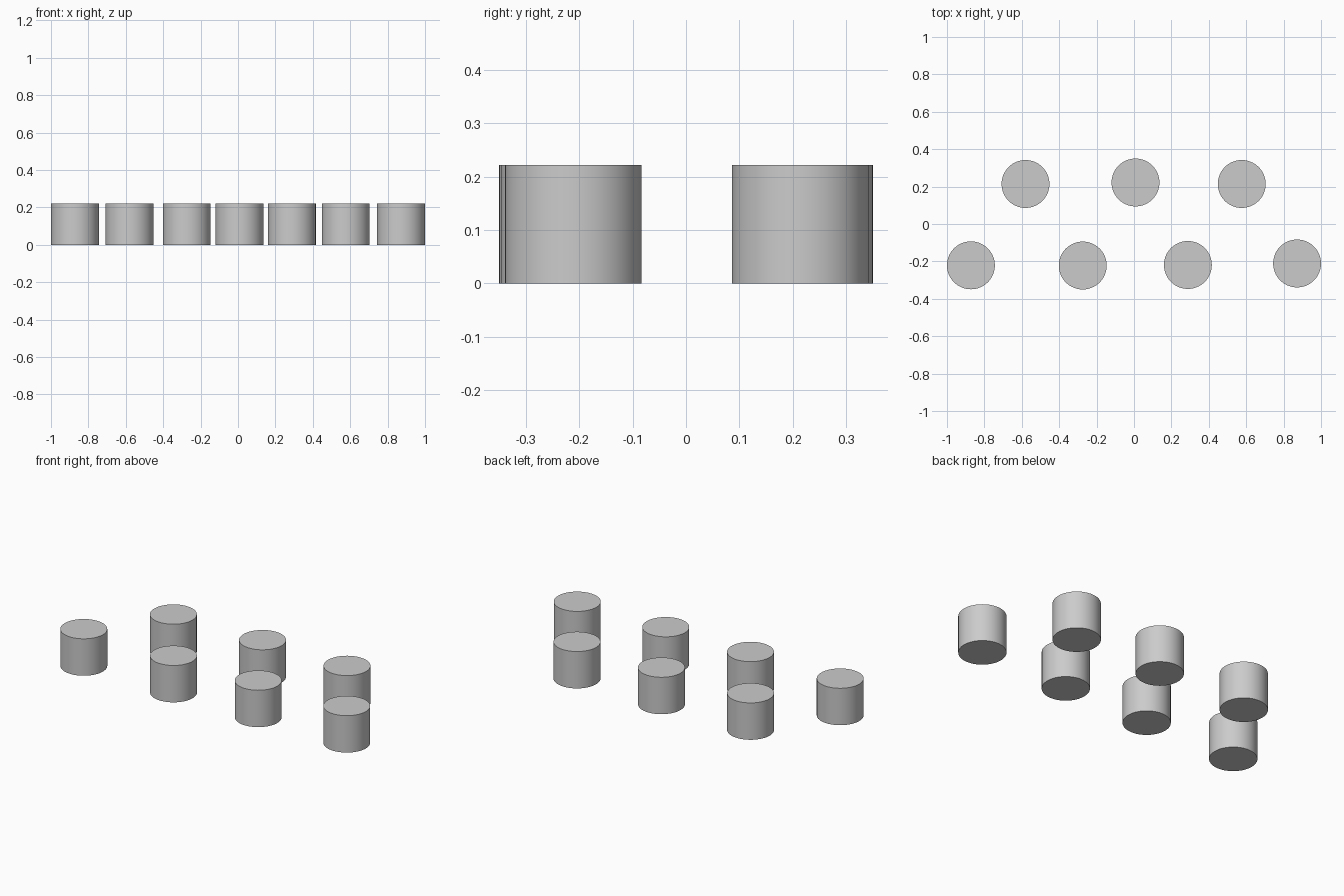
import bpy
import math

if "Cube" in bpy.data.objects:
    bpy.data.objects.remove(bpy.data.objects["Cube"])

RADIUS = 0.128
HEIGHT = 0.222

# Two staggered rows of short round pegs (x, y)
BACK_ROW = [(-0.58, 0.214), (0.008, 0.222), (0.576, 0.214)]
FRONT_ROW = [(-0.872, -0.221), (-0.274, -0.222), (0.288, -0.219), (0.872, -0.211)]


def add_peg(name, x, y):
    bpy.ops.mesh.primitive_cylinder_add(
        vertices=64, radius=RADIUS, depth=HEIGHT, location=(x, y, HEIGHT / 2))
    peg = bpy.context.object
    peg.name = name
    bpy.ops.object.shade_smooth_by_angle(angle=math.radians(30))


for row_name, row in (("back_peg", BACK_ROW), ("front_peg", FRONT_ROW)):
    for i, (x, y) in enumerate(row, 1):
        add_peg(f"{row_name}_{i}", x, y)
